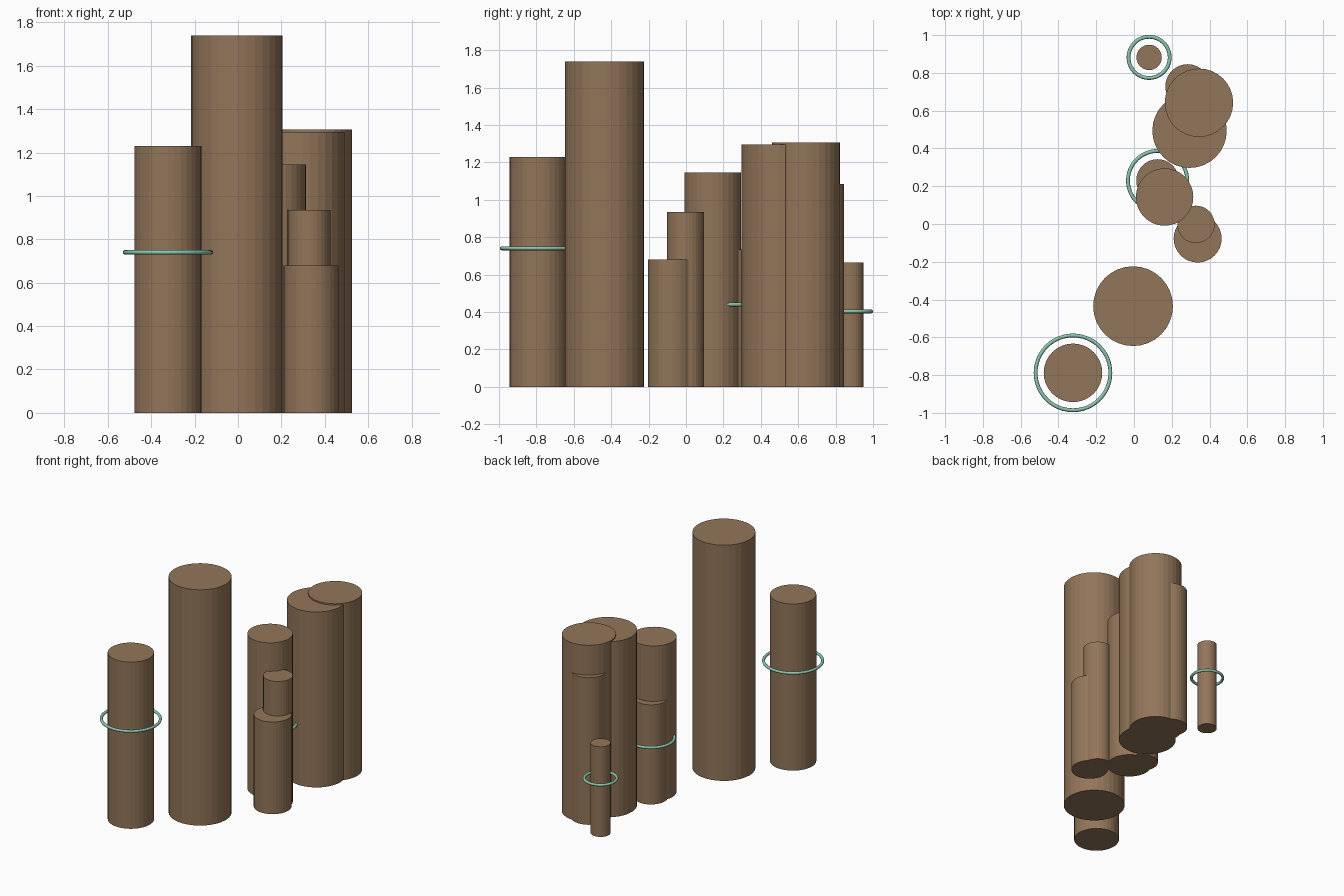
import bpy
import math

if "Cube" in bpy.data.objects:
    bpy.data.objects.remove(bpy.data.objects["Cube"])


def material(name, rgb):
    m = bpy.data.materials.new(name)
    m.diffuse_color = (*rgb, 1)
    m.use_nodes = True
    m.node_tree.nodes["Principled BSDF"].inputs["Base Color"].default_value = m.diffuse_color
    return m


BROWN = material("bark brown", (0.29, 0.18, 0.10))
MINT = material("mint green", (0.26, 0.56, 0.43))


def column(name, x, y, r, h):
    bpy.ops.mesh.primitive_cylinder_add(vertices=32, radius=r, depth=h, location=(x, y, h / 2))
    ob = bpy.context.object
    ob.name = name
    ob.data.materials.append(BROWN)


def ring(name, x, y, outer, z, tube=0.01):
    bpy.ops.mesh.primitive_torus_add(major_radius=outer - tube, minor_radius=tube,
                                     major_segments=48, minor_segments=12, location=(x, y, z))
    ob = bpy.context.object
    ob.name = name
    ob.data.materials.append(MINT)
    bpy.ops.object.shade_smooth_by_angle(angle=math.radians(40))


# Columns from front to back: x, y, radius, height
columns = [
    (-0.323, -0.788, 0.155, 1.23),
    (-0.005, -0.435, 0.211, 1.74),
    (0.337, -0.077, 0.127, 0.68),
    (0.328, -0.002, 0.099, 0.935),
    (0.162, 0.143, 0.152, 1.145),
    (0.125, 0.23, 0.113, 0.735),
    (0.294, 0.494, 0.197, 1.295),
    (0.344, 0.642, 0.181, 1.305),
    (0.284, 0.728, 0.118, 1.085),
    (0.08, 0.882, 0.067, 0.665),
]
for i, c in enumerate(columns, 1):
    column(f"column_{i}", *c)

# Thin rings floating around three columns
ring("front_ring", -0.323, -0.788, 0.208, 0.74)
ring("middle_ring", 0.125, 0.23, 0.167, 0.44)
ring("back_ring", 0.08, 0.882, 0.119, 0.403)
